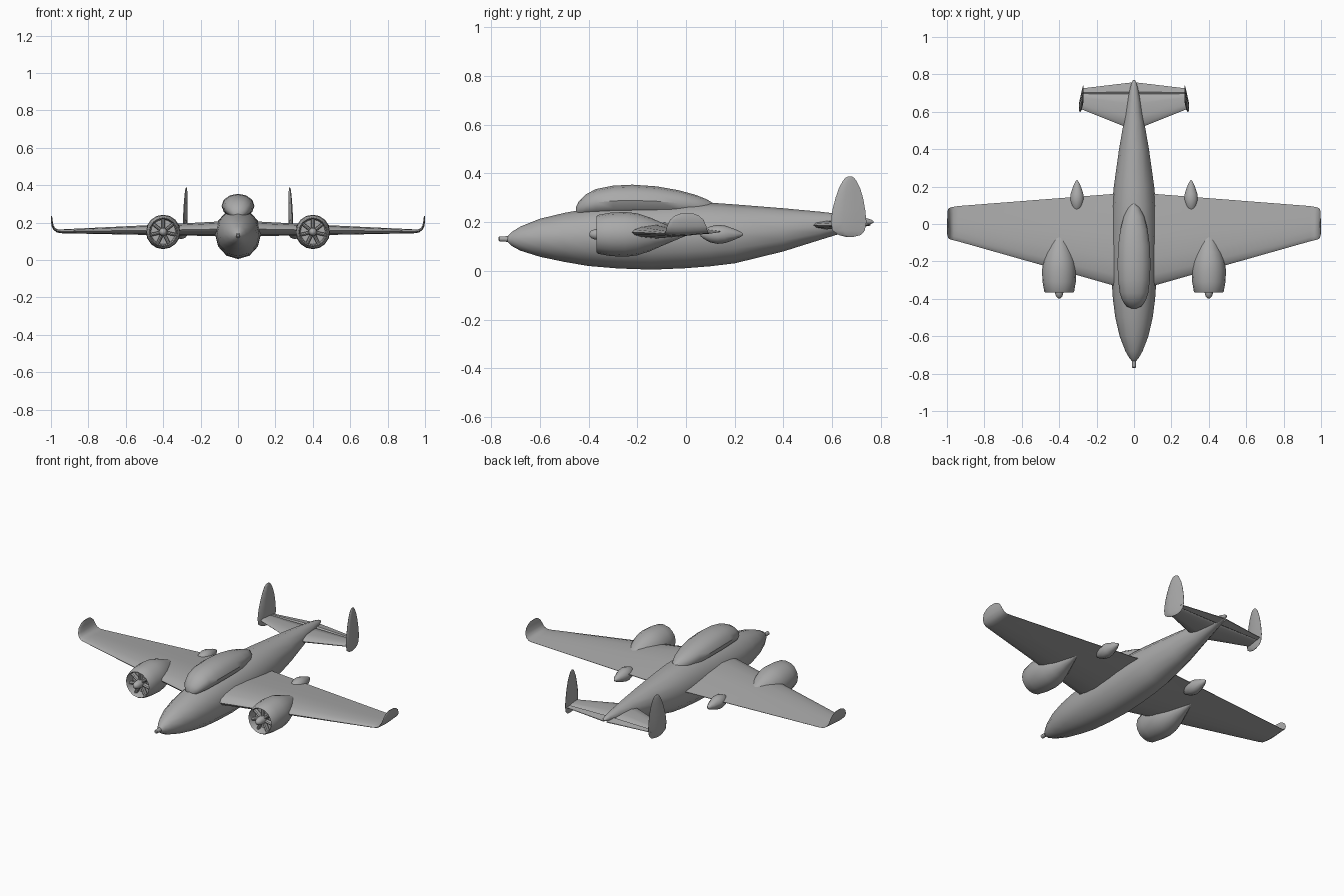
import bpy, bmesh, math
from mathutils import Vector

grey = bpy.data.materials.new("plain grey")
grey.diffuse_color = (0.4, 0.4, 0.4, 1)


def loft(name, rings, mirror=False, angle=40):
    """Skin a row of closed rings, cap both ends, optionally mirror in x."""
    bm = bmesh.new()
    rows = [[bm.verts.new(p) for p in ring] for ring in rings]
    n = len(rows[0])
    for a, b in zip(rows, rows[1:]):
        for i in range(n):
            j = (i + 1) % n
            bm.faces.new((a[i], a[j], b[j], b[i]))
    bm.faces.new(rows[0])
    bm.faces.new(rows[-1])
    bmesh.ops.recalc_face_normals(bm, faces=bm.faces)
    me = bpy.data.meshes.new(name)
    bm.to_mesh(me)
    bm.free()
    me.materials.append(grey)
    ob = bpy.data.objects.new(name, me)
    bpy.context.collection.objects.link(ob)
    bpy.ops.object.select_all(action='DESELECT')
    ob.select_set(True)
    bpy.context.view_layer.objects.active = ob
    bpy.ops.object.shade_smooth_by_angle(angle=math.radians(angle))
    if mirror:
        ob.modifiers.new("mirror", 'MIRROR')
    return ob


def oval(y, half_w, top, bottom, n=12):
    zc, h = (top + bottom) / 2, (top - bottom) / 2
    return [(half_w * math.sin(2 * math.pi * i / n), y,
             zc + h * math.cos(2 * math.pi * i / n)) for i in range(n)]


def turned(name, x, z, profile, n=16, mirror=True, angle=40):
    """Body of revolution along y from (y, radius) pairs."""
    rings = [[(x + r * math.sin(2 * math.pi * i / n), y,
               z + r * math.cos(2 * math.pi * i / n)) for i in range(n)]
             for y, r in profile]
    return loft(name, rings, mirror, angle)


def surface(name, stations, section):
    """Wing-like skin; stations are (x, lead y, trail y, z, thickness, tilt)."""
    rings = []
    for x, le, te, z, th, tilt in stations:
        a = math.radians(tilt)
        rings.append([(x - s * th * math.sin(a), le + t * (te - le),
                       z + s * th * math.cos(a)) for t, s in section])
    return loft(name, rings, True)


# Fuselage: y, half width, top, bottom
body = [(-.732, .012, .142, .118), (-.715, .026, .160, .102), (-.68, .046, .182, .083),
        (-.6, .077, .214, .058), (-.5, .1, .238, .037), (-.4, .113, .256, .02),
        (-.28, .121, .268, .01), (-.14, .123, .275, .005), (0, .121, .279, .011),
        (.1, .117, .28, .019), (.2, .108, .273, .031), (.4, .08, .257, .08),
        (.55, .054, .243, .127), (.66, .034, .23, .161), (.73, .02, .219, .183),
        (.76, .011, .211, .192), (.77, .004, .204, .198)]
loft("fuselage", [oval(*s) for s in body])

# Canopy: y, half width, top
hood = [(-.452, .012, .262), (-.44, .04, .285), (-.41, .062, .315), (-.37, .076, .336),
        (-.3, .085, .35), (-.22, .088, .354), (-.12, .085, .347), (-.03, .073, .331),
        (.04, .055, .312), (.085, .034, .294), (.112, .01, .278)]
loft("canopy", [oval(y, w, top, .225) for y, w, top in hood])

# Nose tip
turned("nose_tip", 0, .131, [(-.769, .007), (-.765, .011), (-.745, .011), (-.7, .014)],
       10, False)

# Main wings with upturned tips
airfoil = [(0, 0), (.03, .2), (.12, .38), (.3, .5), (.55, .38), (.8, .18), (1, .02),
           (1, -.02), (.8, -.15), (.55, -.34), (.3, -.46), (.12, -.36), (.03, -.2)]
surface("wing", [(.04, -.348, .166, .165, .085, 0), (.12, -.326, .16, .165, .08, 0),
                 (.4, -.246, .138, .16, .06, 0), (.94, -.093, .096, .153, .022, 0),
                 (.965, -.087, .092, .155, .018, 15), (.982, -.083, .088, .165, .014, 50),
                 (.992, -.078, .083, .184, .011, 75), (.996, -.065, .072, .21, .01, 86),
                 (.997, -.045, .052, .227, .008, 88), (.997, -.02, .03, .236, .004, 88)],
        airfoil)

# Engine nacelles with an open front
turned("nacelle", .4, .15,
       [(-.315, .02), (-.315, .066), (-.36, .07), (-.367, .075), (-.36, .08), (-.31, .089),
        (-.25, .092), (-.2, .086), (-.15, .07), (-.1, .048), (-.05, .027), (0, .006)])
turned("engine_hub", .4, .15, [(-.397, .006), (-.39, .015), (-.375, .021), (-.355, .023),
                               (-.31, .025)])

# Radial cylinders inside each nacelle
for k in range(7):
    a = 2 * math.pi * k / 7
    out = Vector((math.sin(a), 0, math.cos(a)))
    side = Vector((math.cos(a), 0, -math.sin(a)))
    centre = Vector((.4, -.337, .15))
    rings = []
    for d in (.015, .07):
        rings.append([centre + out * d + side * .009 * math.cos(q * math.pi / 4)
                      + Vector((0, .014 * math.sin(q * math.pi / 4), 0)) for q in range(8)])
    loft("engine_cylinder", rings, True)

# Small pods on the trailing edge
turned("wing_pod", .305, .15, [(.06, .008), (.075, .02), (.1, .033), (.13, .039),
                               (.16, .036), (.2, .022), (.225, .01), (.234, .003)], 10)

# Tailplane with a shallow hinge groove
tail_section = [(0, 0), (.05, .28), (.25, .5), (.55, .4), (.72, .25), (.75, .08), (.8, .3),
                (1, .06), (1, -.06), (.8, -.3), (.75, -.08), (.72, -.25), (.55, -.4),
                (.25, -.5), (.05, -.28)]
surface("tailplane", [(.01, .505, .757, .188, .036, 0), (.278, .612, .725, .186, .02, 0)],
        tail_section)

# Tail fins, slightly toed in: z, front y, rear y, thickness
fin = [(.14, .655, .69, .004), (.147, .628, .717, .012), (.165, .602, .734, .018),
       (.2, .595, .741, .022), (.25, .601, .736, .021), (.3, .614, .727, .019),
       (.34, .628, .715, .016), (.37, .644, .7, .012), (.383, .656, .689, .008),
       (.388, .666, .68, .003)]
fin_section = [(0, 0), (.1, .35), (.35, .5), (.7, .3), (1, .04),
               (1, -.04), (.7, -.3), (.35, -.5), (.1, -.35)]
rings = []
for z, front, rear, th in fin:
    ring = []
    for t, s in fin_section:
        y = front + t * (rear - front)
        ring.append((.28 - (y - .67) * .12 - (z - .2) * .02 + s * th, y, z))
    rings.append(ring)
loft("tail_fin", rings, True)
